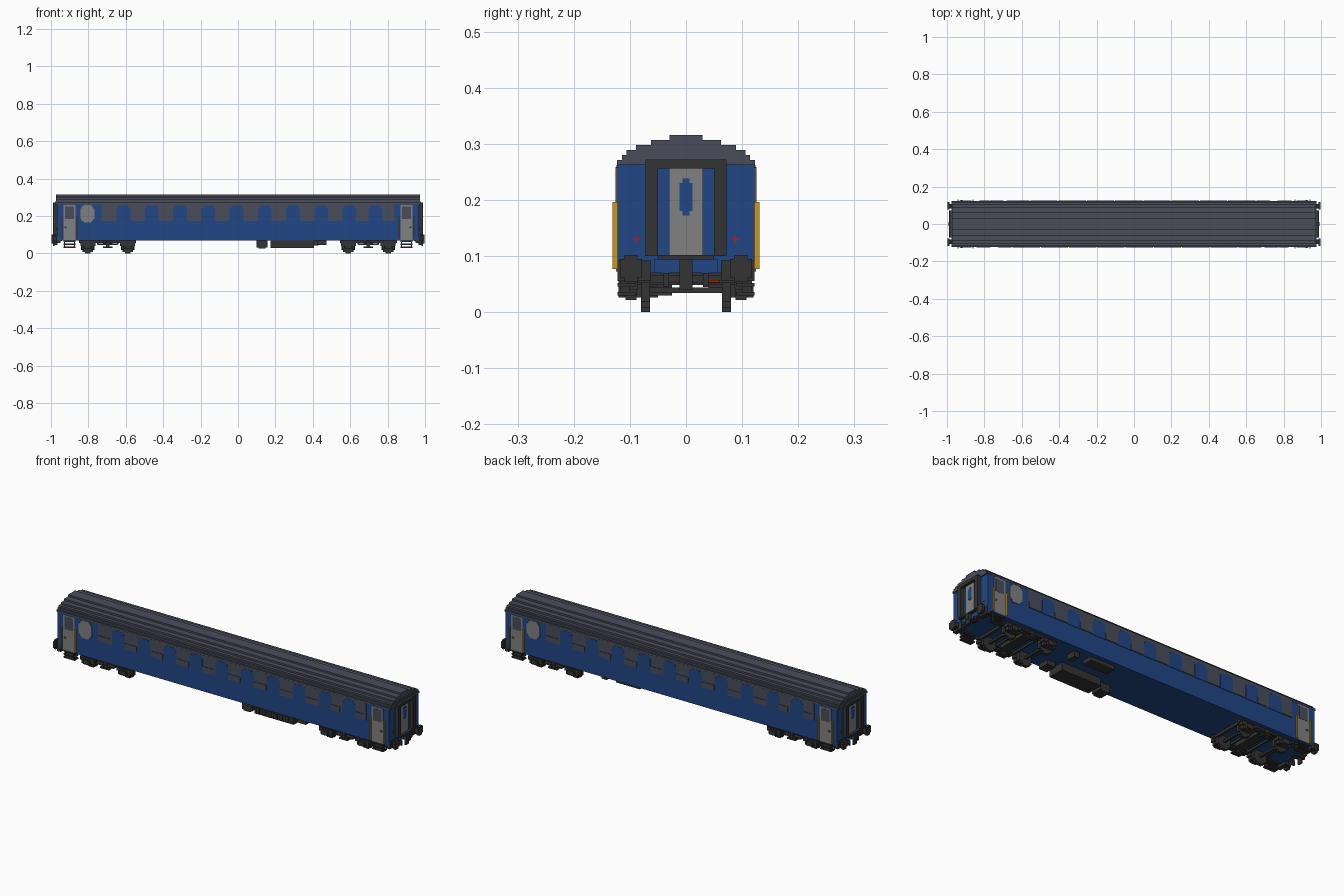
import bpy, bmesh

if "Cube" in bpy.data.objects:
    bpy.data.objects.remove(bpy.data.objects["Cube"], do_unlink=True)


def material(name, rgb):
    m = bpy.data.materials.new(name)
    m.use_nodes = True
    col = (*rgb, 1)
    m.diffuse_color = col
    m.node_tree.nodes["Principled BSDF"].inputs["Base Color"].default_value = col
    return m


BLUE = material("coach blue", (0.015, 0.062, 0.235))
SLATE = material("slate grey", (0.068, 0.075, 0.105))
DARK = material("iron dark", (0.033, 0.033, 0.033))
GREY = material("door grey", (0.22, 0.22, 0.225))
YELLOW = material("rail yellow", (0.60, 0.31, 0.012))
RED = material("marker red", (0.42, 0.012, 0.02))


def boxes(name, mat, blocks):
    """One object from boxes given as (x0, x1, y0, y1, z0, z1)."""
    bm = bmesh.new()
    for x0, x1, y0, y1, z0, z1 in blocks:
        geo = bmesh.ops.create_cube(bm, size=1)
        for v in geo["verts"]:
            v.co = ((x0 + x1) / 2 + v.co.x * abs(x1 - x0),
                    (y0 + y1) / 2 + v.co.y * abs(y1 - y0),
                    (z0 + z1) / 2 + v.co.z * abs(z1 - z0))
    me = bpy.data.meshes.new(name)
    bm.to_mesh(me)
    bm.free()
    me.materials.append(mat)
    ob = bpy.data.objects.new(name, me)
    bpy.context.collection.objects.link(ob)
    return ob


def turn(blocks):
    """Add the half-turn copy of every box."""
    return blocks + [(-b, -a, -d, -c, e, f) for a, b, c, d, e, f in blocks]


def mirror_x(blocks):
    return blocks + [(-b, -a, c, d, e, f) for a, b, c, d, e, f in blocks]


def mirror_y(blocks):
    return blocks + [(a, b, -d, -c, e, f) for a, b, c, d, e, f in blocks]


def four(blocks):
    return mirror_y(mirror_x(blocks))


# Body shell
boxes("body", BLUE, [(-0.968, 0.968, -0.122, 0.122, 0.07, 0.263)])

# Stepped roof
steps = [(0.123, 0.262, 0.975), (0.114, 0.271, 0.975), (0.106, 0.28, 0.973),
         (0.089, 0.289, 0.972), (0.0625, 0.298, 0.972), (0.029, 0.307, 0.972)]
boxes("roof", SLATE, [(-x, x, -w, w, z, z + 0.009) for w, z, x in steps])

# Window band, arched pillars and sliding panes
boxes("window_band", SLATE, turn([(-0.73, 0.835, -0.1235, -0.121, 0.172, 0.262)]))
pillars, panes = [], []
for i in range(10):
    c = -0.612 + 0.151 * i if i < 9 else 0.735
    for half, z0, z1 in ((0.037, 0.171, 0.24), (0.032, 0.24, 0.248), (0.024, 0.248, 0.255)):
        pillars.append((c - half, c + half, -0.1245, -0.122, z0, z1))
for i in range(11):
    c = -0.69 + 0.151 * i if i < 9 else (0.655, 0.80)[i - 9]
    half = 0.036 if i < 9 else 0.026
    panes.append((c - half, c + half, -0.126, -0.122, 0.173, 0.203))
boxes("window_pillars", BLUE, turn(pillars))
boxes("sliding_panes", SLATE, turn(panes))

# Round panel built from stacked strips
strips = [(0.022, 0.165, 0.174), (0.031, 0.174, 0.184), (0.037, 0.184, 0.24),
          (0.031, 0.24, 0.25), (0.022, 0.25, 0.259)]
boxes("round_panel", GREY, turn([(-0.805 - h, -0.805 + h, -0.1255, -0.122, a, b)
                                 for h, a, b in strips]))

# Side doors with windows, handles, handrails and steps
boxes("side_doors", GREY, four([(0.868, 0.934, -0.1245, -0.12, 0.072, 0.258)]))
boxes("door_windows", SLATE, four([(0.876, 0.926, -0.1255, -0.122, 0.185, 0.25)]))
boxes("door_handles", DARK, four([(0.918, 0.928, -0.127, -0.122, 0.135, 0.143)]))
boxes("handrails", YELLOW, four([(x, x + 0.005, -0.131, -0.122, 0.077, 0.196)
                                 for x in (0.859, 0.938)]))
treads = [(0.868, 0.934, -0.122, -0.09, z, z + 0.006) for z in (0.03, 0.046, 0.062)]
hangers = [(x, x + 0.006, -0.118, -0.10, 0.034, 0.072) for x in (0.872, 0.924)]
boxes("door_steps", DARK, four(treads + hangers))

# Gangway frame at each end
frame = [(0.965, 0.988, 0.05, 0.072, 0.10, 0.272), (0.965, 0.988, -0.072, -0.05, 0.10, 0.272),
         (0.965, 0.988, -0.05, 0.05, 0.256, 0.272), (0.965, 0.988, -0.05, 0.05, 0.094, 0.102)]
boxes("gangway_frame", DARK, mirror_x(frame))
boxes("end_door", GREY, mirror_x([(0.965, 0.974, -0.03, 0.03, 0.102, 0.256)]))
boxes("end_door_window", BLUE, mirror_x([
    (0.97, 0.9755, -0.012, 0.012, 0.18, 0.23), (0.97, 0.9755, -0.006, 0.006, 0.172, 0.18),
    (0.97, 0.9755, -0.006, 0.006, 0.23, 0.238)]))
boxes("end_markers", RED, four([(0.966, 0.97, 0.081, 0.095, 0.1285, 0.1315),
                                (0.966, 0.97, 0.0865, 0.0895, 0.123, 0.137)]))

# Buffers, buffer beam and coupling
boxes("buffers", DARK, four([
    (0.96, 0.988, 0.082, 0.106, 0.065, 0.09), (0.986, 0.998, 0.078, 0.118, 0.062, 0.095),
    (0.986, 0.998, 0.086, 0.11, 0.054, 0.102), (0.95, 0.972, 0.062, 0.122, 0.055, 0.092)]))
boxes("buffer_beam", BLUE, mirror_x([(0.95, 0.974, -0.056, 0.056, 0.07, 0.095)]))
boxes("coupling", DARK, mirror_x([
    (0.94, 0.992, -0.012, 0.012, 0.066, 0.094), (0.98, 0.99, -0.012, 0.012, 0.04, 0.066),
    (0.965, 0.982, -0.04, -0.03, 0.045, 0.07), (0.965, 0.982, 0.03, 0.04, 0.045, 0.07)]))
boxes("brake_tap", RED, mirror_x([(0.968, 0.978, 0.04, 0.06, 0.053, 0.057)]))

# Bogies: wheels, axles, axle boxes and frames
wheels, axles, axle_boxes = [], [], []
for c in (0.59, 0.803):
    for half, z0, z1 in ((0.015, 0, 0.008), (0.028, 0.008, 0.018), (0.036, 0.018, 0.058),
                         (0.028, 0.058, 0.068)):
        wheels.append((c - half, c + half, 0.064, 0.08, z0, z1))
    axles.append((c - 0.006, c + 0.006, -0.065, 0.065, 0.034, 0.044))
    axle_boxes += [(c - 0.04, c + 0.04, 0.086, 0.112, 0.04, 0.058),
                   (c - 0.018, c + 0.018, 0.08, 0.12, 0.026, 0.05),
                   (c - 0.034, c - 0.02, 0.088, 0.108, 0.022, 0.04),
                   (c + 0.02, c + 0.034, 0.088, 0.108, 0.022, 0.04)]
boxes("wheels", DARK, four(wheels))
boxes("axles", DARK, mirror_x(axles))
boxes("axle_boxes", DARK, four(axle_boxes))
boxes("bogie_frames", DARK, four([
    (0.545, 0.85, 0.084, 0.104, 0.056, 0.068), (0.645, 0.75, 0.088, 0.116, 0.044, 0.052),
    (0.672, 0.722, 0.088, 0.118, 0.03, 0.038), (0.688, 0.706, 0.09, 0.114, 0.036, 0.066)]))
boxes("bogie_bolsters", DARK, mirror_x([
    (0.672, 0.722, -0.09, 0.09, 0.05, 0.071), (0.548, 0.56, -0.09, 0.09, 0.052, 0.066),
    (0.834, 0.846, -0.09, 0.09, 0.052, 0.066), (0.64, 0.648, -0.09, 0.09, 0.048, 0.06),
    (0.745, 0.753, -0.09, 0.09, 0.048, 0.06)]))

# Underfloor equipment
ribs = [(0.19 + 0.034 * i, 0.208 + 0.034 * i, -0.12, -0.112, 0.036, 0.066) for i in range(6)]
boxes("battery_case", DARK, [(0.175, 0.405, -0.114, -0.025, 0.03, 0.071)] + ribs)
boxes("air_tank", DARK, [(0.10, 0.158, -0.11, -0.05, 0.032, 0.071),
                         (0.11, 0.148, -0.11, -0.05, 0.026, 0.034)])
boxes("control_box", DARK, [(0.425, 0.473, -0.11, -0.05, 0.046, 0.071)])
boxes("rear_equipment", DARK, [(0.20, 0.34, 0.045, 0.10, 0.05, 0.071),
                               (0.40, 0.43, 0.04, 0.09, 0.042, 0.071)])
